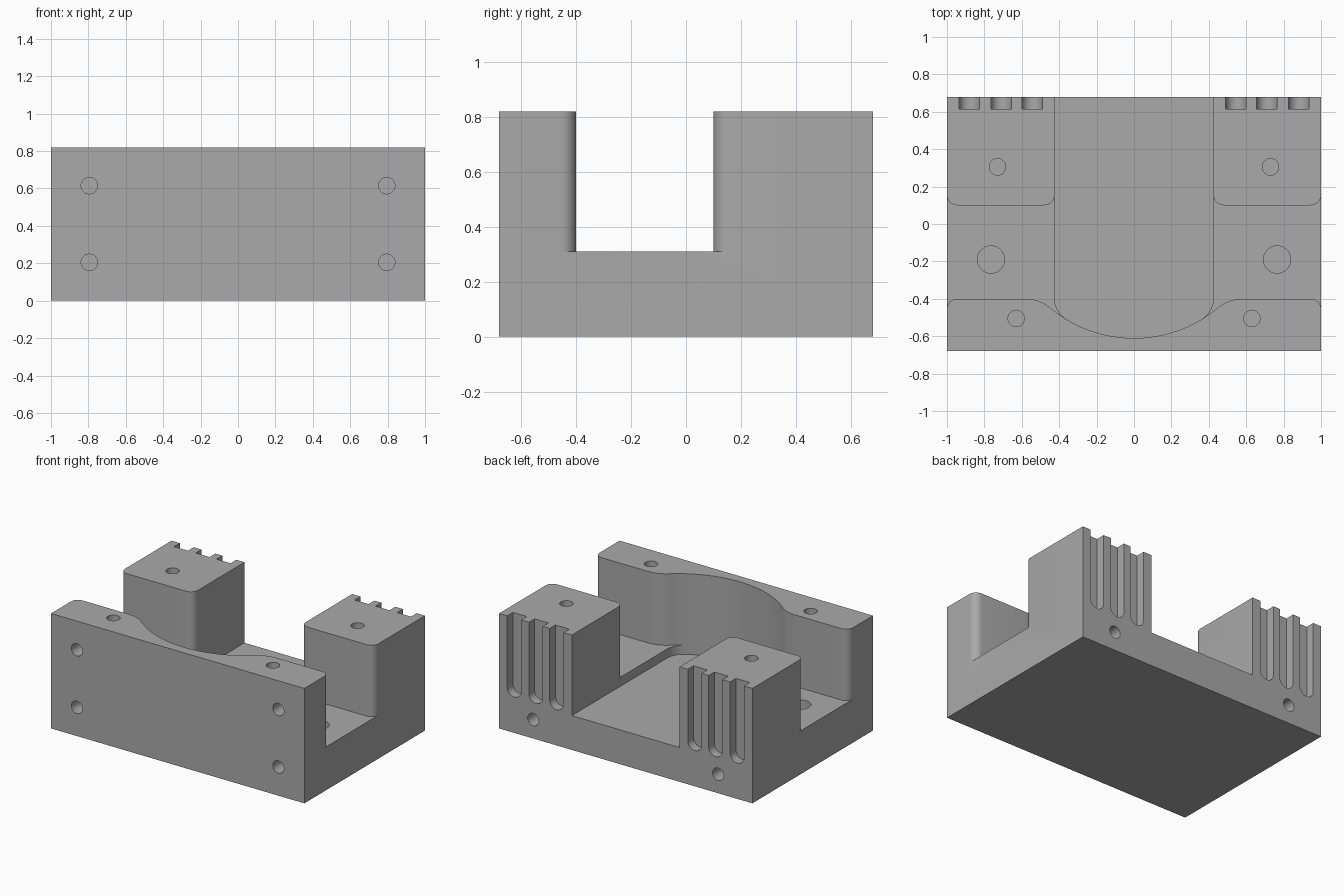
import bpy, bmesh
from math import sin, cos, pi, radians, atan2, hypot
from mathutils import Matrix, Vector

if "Cube" in bpy.data.objects:
    bpy.data.objects.remove(bpy.data.objects["Cube"], do_unlink=True)

grey = bpy.data.materials.new("plain grey")
grey.use_nodes = True
COLOUR = (0.4, 0.4, 0.4, 1)
grey.diffuse_color = COLOUR
grey.node_tree.nodes["Principled BSDF"].inputs["Base Color"].default_value = COLOUR

HALF_Y, TOP, LEDGE, FLOOR = 0.68, 0.82, 0.31, 0.245
CHANNEL_X, FILLET = 0.425, 0.055


def arc(cx, cy, r, a0, a1, n):
    """Points on an arc, angles in radians, both ends included."""
    return [(cx + r * cos(a0 + (a1 - a0) * i / n), cy + r * sin(a0 + (a1 - a0) * i / n))
            for i in range(n + 1)]


def mirrored(half):
    """Close a right-hand outline by reflecting it in x."""
    return half + [(-x, y) for x, y in reversed(half) if x > 1e-6]


def prism(name, outline, z0, z1, matrix=None):
    bm = bmesh.new()
    face = bm.faces.new([bm.verts.new((x, y, z0)) for x, y in outline])
    ext = bmesh.ops.extrude_face_region(bm, geom=[face])
    verts = [v for v in ext["geom"] if isinstance(v, bmesh.types.BMVert)]
    bmesh.ops.translate(bm, verts=verts, vec=(0, 0, z1 - z0))
    bmesh.ops.recalc_face_normals(bm, faces=bm.faces)
    if matrix:
        bm.transform(matrix)
    mesh = bpy.data.meshes.new(name)
    bm.to_mesh(mesh)
    bm.free()
    mesh.materials.append(grey)
    ob = bpy.data.objects.new(name, mesh)
    bpy.context.collection.objects.link(ob)
    return ob


# Solid block that everything is milled from
body = prism("fixture_body", mirrored([(1, -HALF_Y), (1, HALF_Y)]), 0, TOP)


def cut(cutter):
    bpy.context.view_layer.objects.active = body
    mod = body.modifiers.new("cut", "BOOLEAN")
    mod.operation, mod.solver, mod.object = "DIFFERENCE", "EXACT", cutter
    bpy.ops.object.modifier_apply(modifier=mod.name)
    bpy.data.objects.remove(cutter, do_unlink=True)


# Front wall hollow: a wide arc, blended outwards into the straight wall
R, CY, BLEND, BLEND_X, WALL_Y = 0.70, 0.09, 0.206, 0.58, -0.40
blend_y = WALL_Y - BLEND
join = atan2(blend_y - CY, BLEND_X)
corner_r = 0.134
corner_x = CHANNEL_X - corner_r
corner_y = CY - ((R - corner_r) ** 2 - corner_x ** 2) ** 0.5
meet = atan2(corner_y - CY, corner_x)
hollow = arc(0, CY, R, -pi / 2, meet, 14)
hollow[0] = (0, CY - R)

# Cross slot between the wall and the two rear blocks
f, block_y = FILLET, 0.10
slot = (hollow + arc(0, CY, R, meet, join, 5)[1:]
        + arc(BLEND_X, blend_y, BLEND, join + pi, pi / 2, 10)[1:]
        + arc(1 - f, WALL_Y - f, f, pi / 2, 0, 8)
        + [(1.1, WALL_Y - f), (1.1, block_y + f)]
        + arc(1 - f, block_y + f, f, 0, -pi / 2, 8)
        + arc(CHANNEL_X + f, block_y + f, f, -pi / 2, -pi, 8)
        + [(CHANNEL_X, 0.8)])
cut(prism("slot_cutter", mirrored(slot), LEDGE, 1))

# Deeper central channel, open at the back
channel = hollow + arc(corner_x, corner_y, corner_r, meet, 0, 10)[1:] + [(CHANNEL_X, 0.8)]
cut(prism("channel_cutter", mirrored(channel), FLOOR, 1))

# Local z of a cutter turned towards +y, with local y pointing up
TO_BACK = Matrix(((-1, 0, 0, 0), (0, 0, 1, 0), (0, 1, 0, 0), (0, 0, 0, 1)))


def circle(x, y, r):
    return arc(x, y, r, 0, 2 * pi, 32)[:-1]


for side in (-1, 1):
    # Blind holes from above: rear block, front wall, ledge
    for x, y, r, top in ((0.73, 0.305, 0.044, TOP), (0.63, -0.505, 0.044, TOP),
                         (0.765, -0.19, 0.073, LEDGE)):
        cut(prism("hole_cutter", circle(side * x, y, r), top - 0.2, top + 0.05))
    # Blind holes in the front face
    for z in (0.205, 0.615):
        cut(prism("hole_cutter", circle(side * 0.795, z, 0.044),
                  -HALF_Y - 0.05, -HALF_Y + 0.18, TO_BACK))
    # Blind hole in the back face
    cut(prism("hole_cutter", circle(side * 0.73, 0.135, 0.044),
              HALF_Y - 0.18, HALF_Y + 0.05, TO_BACK))
    # Round-bottomed upright grooves in the back face
    for x in (0.545, 0.71, 0.88):
        r = 0.055
        outline = arc(side * x, 0.255 + r, r, -pi, 0, 16)
        outline += [(side * x + r, 1), (side * x - r, 1)]
        cut(prism("groove_cutter", outline, HALF_Y - 0.065, HALF_Y + 0.05, TO_BACK))

bpy.ops.object.select_all(action="DESELECT")
body.select_set(True)
bpy.context.view_layer.objects.active = body
bpy.ops.object.shade_smooth_by_angle(angle=radians(30))
